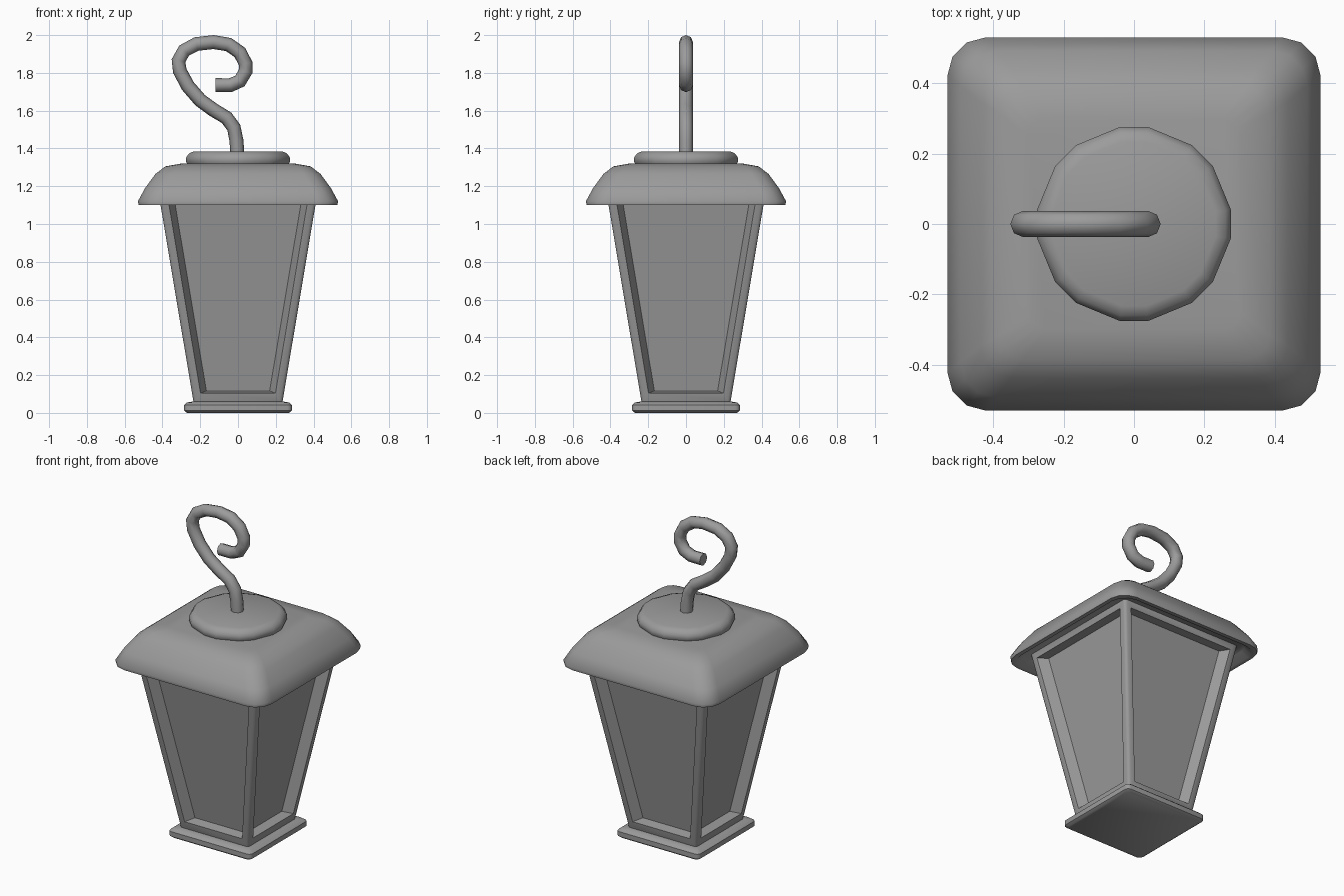
import bpy, bmesh, math

old = bpy.data.objects.get("Cube")
if old:
    bpy.data.objects.remove(old, do_unlink=True)

metal = bpy.data.materials.new("grey_metal")
GREY = (0.33, 0.33, 0.33, 1)
metal.diffuse_color = GREY
metal.use_nodes = True
metal.node_tree.nodes["Principled BSDF"].inputs["Base Color"].default_value = GREY


def smooth(obj, angle):
    bpy.ops.object.select_all(action='DESELECT')
    obj.select_set(True)
    bpy.context.view_layer.objects.active = obj
    bpy.ops.object.shade_smooth_by_angle(angle=math.radians(angle))


def finish(bm, name, angle):
    bmesh.ops.remove_doubles(bm, verts=bm.verts, dist=0.0005)
    bmesh.ops.recalc_face_normals(bm, faces=bm.faces)
    mesh = bpy.data.meshes.new(name)
    bm.to_mesh(mesh)
    bm.free()
    obj = bpy.data.objects.new(name, mesh)
    bpy.context.collection.objects.link(obj)
    mesh.materials.append(metal)
    smooth(obj, angle)
    return obj


def rounded_square(half, radius, z, steps=3):
    points = []
    for corner in range(4):
        mid = math.radians(45 + 90 * corner)
        cx = math.copysign(half - radius, math.cos(mid))
        cy = math.copysign(half - radius, math.sin(mid))
        for i in range(steps + 1):
            a = math.radians(90 * corner + 90 * i / steps)
            points.append((cx + radius * math.cos(a), cy + radius * math.sin(a), z))
    return points


def softened_octagon(radius, z):
    angles = [math.radians(45 * k + s) for k in range(8) for s in (-8.5, 8.5)]
    return [(radius * math.cos(a), radius * math.sin(a), z) for a in angles]


def loft(name, rings, angle):
    bm = bmesh.new()
    loops = [[bm.verts.new(p) for p in ring] for ring in rings]
    n = len(loops[0])
    for low, high in zip(loops, loops[1:]):
        for i in range(n):
            j = (i + 1) % n
            bm.faces.new((low[i], low[j], high[j], high[i]))
    bm.faces.new(loops[0][::-1])
    bm.faces.new(loops[-1])
    return finish(bm, name, angle)


# Base plate
base_profile = [(0.27, 0), (0.285, 0.012), (0.285, 0.042), (0.27, 0.055), (0.24, 0.06)]
loft("base_plate", [rounded_square(h, 0.025, z) for h, z in base_profile], 35)

# Roof: recessed underside, flared rim, rounded shoulders, flat top
roof_profile = [(0.47, 0.09, 1.14), (0.50, 0.10, 1.10), (0.525, 0.105, 1.10),
                (0.53, 0.11, 1.12), (0.492, 0.10, 1.19), (0.437, 0.09, 1.265),
                (0.385, 0.07, 1.305), (0.30, 0.05, 1.32)]
loft("roof", [rounded_square(h, r, z) for h, r, z in roof_profile], 50)

# Cap disc on the roof
cap_profile = [(0.27, 1.315), (0.278, 1.33), (0.278, 1.352), (0.262, 1.374), (0.235, 1.385)]
loft("roof_cap", [softened_octagon(r, z) for r, z in cap_profile], 50)


# Tapered lantern body: four sides, each with a sunken pane
def half_width(z):
    return 0.236 + (0.41 - 0.236) * (z - 0.06) / 1.04


def body_quad(z0, z1, margin, depth):
    quad = []
    for z, side in ((z0, -1), (z0, 1), (z1, 1), (z1, -1)):
        w = half_width(z)
        quad.append((side * (w - margin), -(w - depth), z))
    return quad


BOTTOM, TOP = 0.05, 1.2
bm = bmesh.new()
for turn in range(4):
    c, s = round(math.cos(turn * math.pi / 2)), round(math.sin(turn * math.pi / 2))
    quads = [body_quad(BOTTOM, TOP, 0, 0),
             body_quad(0.105, 1.102, 0.045, 0),
             body_quad(0.116, 1.105, 0.078, 0.06)]
    loops = [[bm.verts.new((c * x - s * y, s * x + c * y, z)) for x, y, z in q]
             for q in quads]
    for outer, inner in zip(loops, loops[1:]):
        for i in range(4):
            j = (i + 1) % 4
            bm.faces.new((outer[i], outer[j], inner[j], inner[i]))
    bm.faces.new(loops[-1])
for z in (BOTTOM, TOP):
    w = half_width(z)
    bm.faces.new([bm.verts.new((x * w, y * w, z))
                  for x, y in ((-1, -1), (1, -1), (1, 1), (-1, 1))])
body = finish(bm, "lantern_body", 35)

# Soften the four outer post corners
bm = bmesh.new()
bm.from_mesh(body.data)
posts = [e for e in bm.edges
         if all(abs(abs(v.co.x) - half_width(v.co.z)) < 0.001
                and abs(abs(v.co.y) - half_width(v.co.z)) < 0.001 for v in e.verts)
         and abs(e.verts[0].co.z - e.verts[1].co.z) > 0.5]
bmesh.ops.bevel(bm, geom=posts, offset=0.015, segments=2, profile=0.5, affect='EDGES')
bm.to_mesh(body.data)
bm.free()
smooth(body, 50)

# Curled hanging hook
path = [(-0.003, 1.36), (-0.008, 1.44), (-0.022, 1.51), (-0.06, 1.562), (-0.13, 1.604),
        (-0.2, 1.655), (-0.265, 1.73), (-0.308, 1.81), (-0.315, 1.865), (-0.285, 1.918),
        (-0.22, 1.953), (-0.13, 1.963), (-0.05, 1.95), (0.01, 1.908), (0.04, 1.85),
        (0.04, 1.808), (0.01, 1.757), (-0.04, 1.735), (-0.12, 1.735)]
curve = bpy.data.curves.new("hook", 'CURVE')
curve.dimensions = '3D'
curve.bevel_depth = 0.037
curve.bevel_resolution = 2
curve.use_fill_caps = True
spline = curve.splines.new('POLY')
spline.points.add(len(path) - 1)
for point, (x, z) in zip(spline.points, path):
    point.co = (x, 0, z, 1)
curve.materials.append(metal)
hook = bpy.data.objects.new("hook", curve)
bpy.context.collection.objects.link(hook)
bpy.ops.object.select_all(action='DESELECT')
hook.select_set(True)
bpy.context.view_layer.objects.active = hook
bpy.ops.object.convert(target='MESH')
smooth(bpy.context.view_layer.objects.active, 50)
